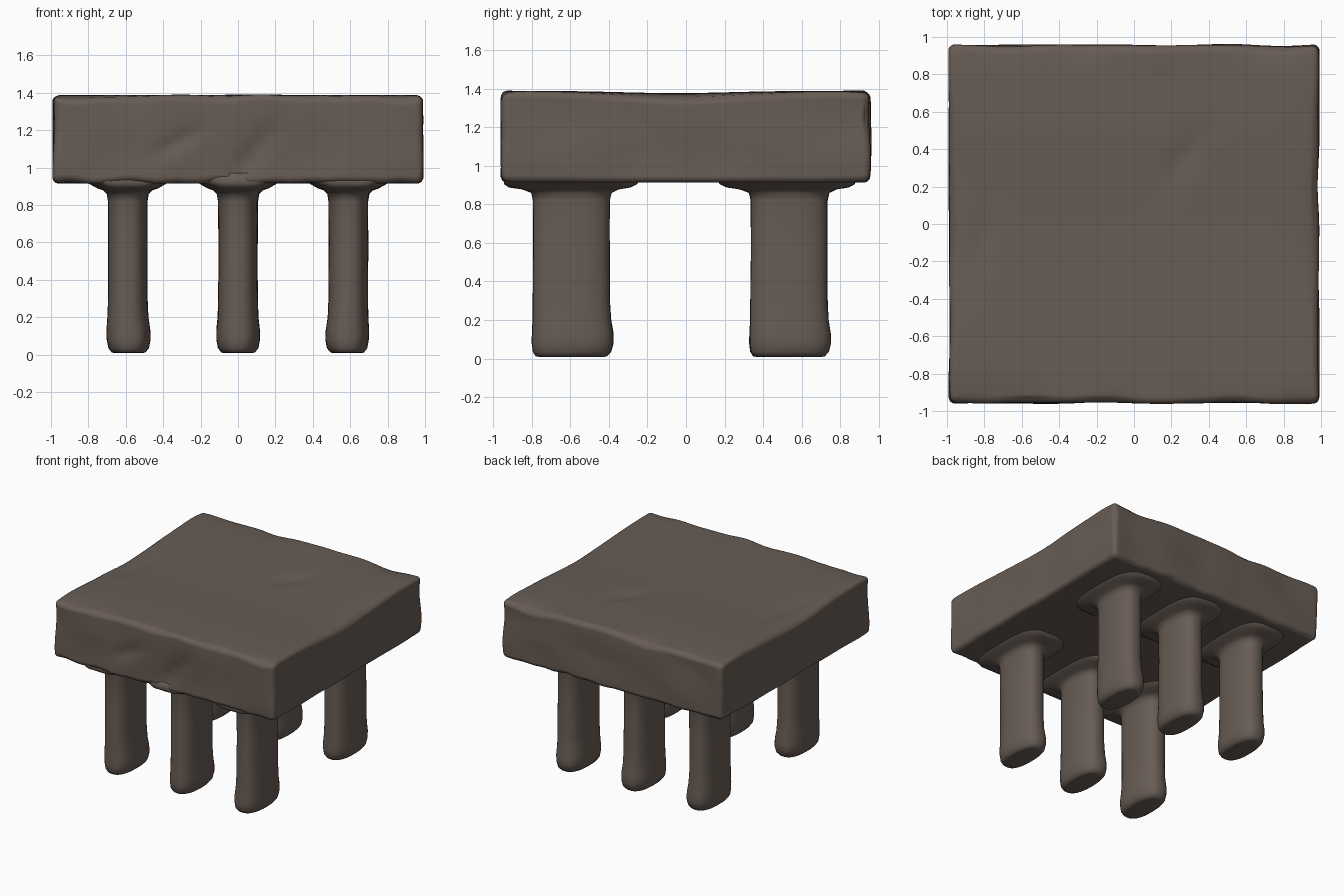
import bpy, bmesh, math
from mathutils import Vector, noise

if "Cube" in bpy.data.objects:
    bpy.data.objects.remove(bpy.data.objects["Cube"])

stone = bpy.data.materials.new("dark brown clay")
stone.diffuse_color = (0.136, 0.107, 0.089, 1)
stone.use_nodes = True
stone.node_tree.nodes["Principled BSDF"].inputs["Base Color"].default_value = stone.diffuse_color


def finish(bm, name):
    bmesh.ops.recalc_face_normals(bm, faces=bm.faces)
    me = bpy.data.meshes.new(name)
    bm.to_mesh(me)
    bm.free()
    me.materials.append(stone)
    for p in me.polygons:
        p.use_smooth = True
    ob = bpy.data.objects.new(name, me)
    bpy.context.collection.objects.link(ob)
    return ob


def bump(v, centre, width):
    return math.exp(-((v - centre) / width) ** 2)


def crease(u, v, cu, cv, angle, length, width):
    # soft elongated dent on a face
    a, b = u - cu, v - cv
    along = a * math.cos(angle) + b * math.sin(angle)
    across = -a * math.sin(angle) + b * math.cos(angle)
    return bump(along, 0, length) * bump(across, 0, width)


# Slab: dense rounded box with worn edges and shallow dents
HX, HY, HZ, R = 0.993, 0.963, 0.238, 0.035
bm = bmesh.new()
bmesh.ops.create_cube(bm, size=2)
bmesh.ops.subdivide_edges(bm, edges=bm.edges[:], cuts=55, use_grid_fill=True)
for v in bm.verts:
    p = Vector([h * math.sin(math.pi / 2 * max(-1, min(1, c)))
                for c, h in zip(v.co, (HX, HY, HZ))])
    core = Vector([max(-h + R, min(h - R, c)) for c, h in zip(p, (HX, HY, HZ))])
    d = p - core
    if d.length > 1e-6:
        p = core + d.normalized() * R
    x, y, z = p
    top = max(0, z / HZ)
    low = max(0, -z / HZ)
    ex, ey = math.exp((abs(x) - HX) / 0.07), math.exp((abs(y) - HY) / 0.07)
    wave = noise.noise(Vector((x * 4, y * 4, 3.1)))
    # sagging top with chipped rims
    z -= top * (0.012 * bump(y, -0.05, 0.4) + 0.035 * ex * bump(y, 0, 0.5))
    z -= top * ey * 0.025 * (0.5 + wave)
    if y > 0:
        z -= top * ey * (0.035 * bump(x, 0.72, 0.13) + 0.02 * bump(x, -0.3, 0.12))
    z -= top * 0.02 * crease(x, y, 0.26, 0.35, 1.0, 0.16, 0.05)
    z -= top * 0.012 * crease(x, y, -0.82, -0.1, 1.4, 0.25, 0.05)
    # ragged lower rim on the front and back
    z += low * ey * 0.025 * (0.3 + noise.noise(Vector((x * 6, y, 8))))
    # dented sides
    side = 0.012 * noise.noise(Vector((x * 3, y * 3, z * 4 + 5)))
    if abs(p.y) > HY - R:
        y -= math.copysign(0.008 + side, y)
        if y < 0:
            y += 0.03 * crease(x, z, 0.08, -0.08, 0.95, 0.2, 0.035)
            y += 0.02 * crease(x, z, -0.33, -0.02, 0.6, 0.14, 0.04)
    if abs(p.x) > HX - R:
        x -= math.copysign(0.006 + side, x)
    v.co = (x, y, z + 1.152)
finish(bm, "slab_top")

# Legs: lofted oval columns, (z, half width x, half width y, shift x, shift y)
PROFILE = [(0.008, 0.075, 0.165, 0, 0), (0.012, 0.09, 0.185, 0, 0),
           (0.035, 0.108, 0.203, 0, 0.003), (0.08, 0.116, 0.212, 0, 0.006),
           (0.13, 0.116, 0.211, 0, 0.006), (0.2, 0.109, 0.204, 0, 0.002),
           (0.3, 0.106, 0.200, 0, 0), (0.6, 0.105, 0.198, 0, 0),
           (0.82, 0.106, 0.199, 0, 0), (0.86, 0.112, 0.208, 0, 0),
           (0.878, 0.13, 0.25, 0, -0.005), (0.888, 0.16, 0.315, 0, -0.008),
           (0.905, 0.19, 0.35, 0, -0.01), (0.925, 0.225, 0.36, 0, -0.01),
           (0.97, 0.225, 0.36, 0, -0.01)]
SIDES = 40


def leg(name, cx, cy, lean):
    bm = bmesh.new()
    rings = []
    for z, rx, ry, sx, sy in PROFILE:
        e = 0.8 if z < 0.87 else 0.6   # boxier collar under the slab
        ring = []
        for i in range(SIDES):
            a = math.tau * i / SIDES
            c, s = math.cos(a), math.sin(a)
            wob = 0.004 * noise.noise(Vector((c + cx * 5, s + cy * 5, z * 4)))
            x = cx + sx + math.copysign(abs(c) ** e, c) * (rx + wob)
            y = cy + sy + math.copysign(abs(s) ** e, s) * (ry + wob)
            x += lean * bump(z, 0.06, 0.12)
            y = max(-0.945, min(0.94, y))
            ring.append(bm.verts.new((x, y, z)))
        rings.append(ring)
    for a, b in zip(rings, rings[1:]):
        for i in range(SIDES):
            j = (i + 1) % SIDES
            bm.faces.new((a[i], a[j], b[j], b[i]))
    bm.faces.new(rings[0])
    bm.faces.new(rings[-1])
    finish(bm, name)


for row, cy in (("front", -0.595), ("back", 0.535)):
    for side, cx, lean in (("left", -0.59, 0.006), ("middle", 0, 0), ("right", 0.59, -0.006)):
        leg(f"{row}_{side}_leg", cx, cy, lean)
